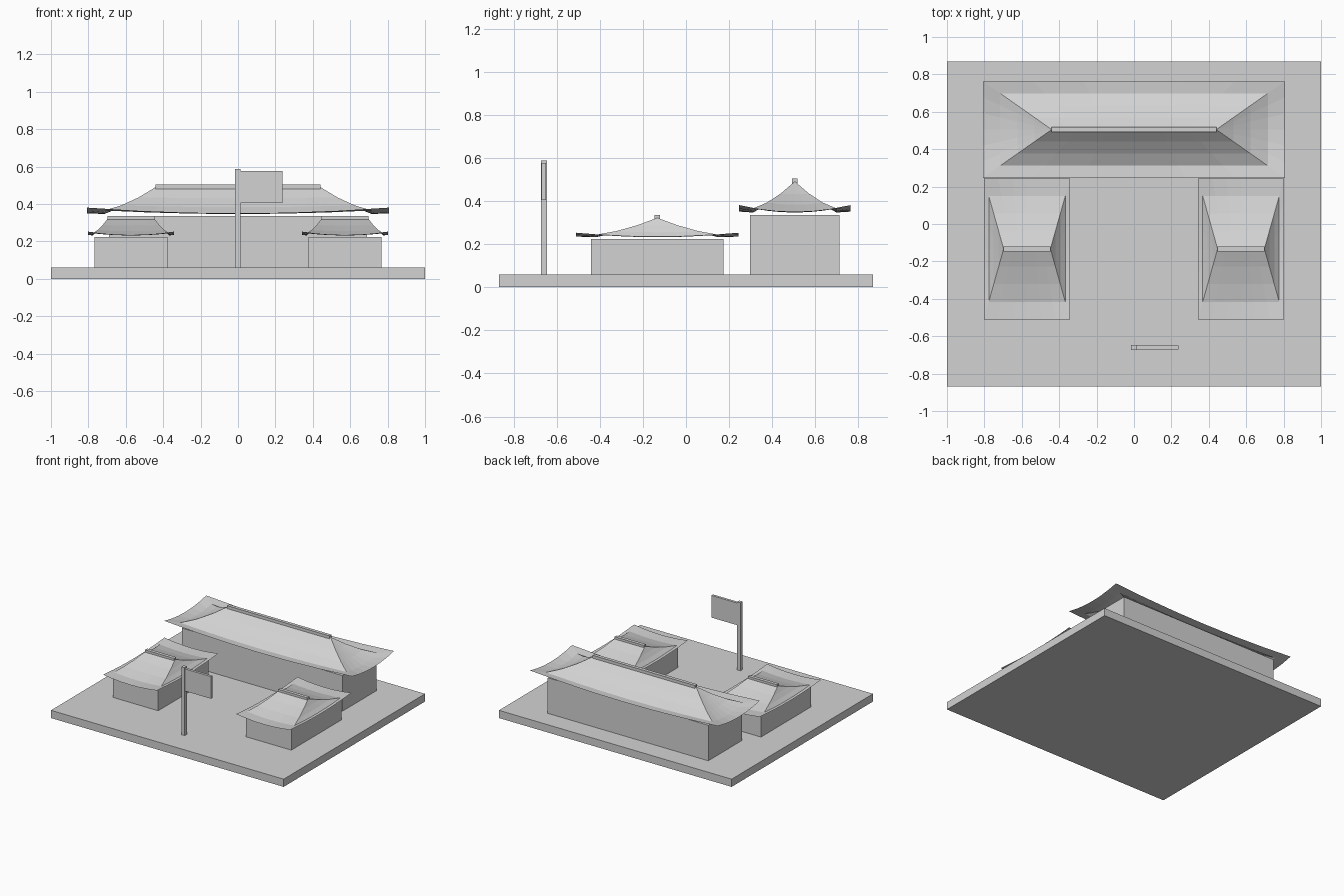
import bpy
import bmesh
from mathutils import Vector

cube = bpy.data.objects.get("Cube")
if cube:
    bpy.data.objects.remove(cube, do_unlink=True)

stone = bpy.data.materials.new("light_grey")
stone.use_nodes = True
stone.diffuse_color = (0.65, 0.65, 0.65, 1)
stone.node_tree.nodes["Principled BSDF"].inputs["Base Color"].default_value = (0.65, 0.65, 0.65, 1)


def add_object(name, bm):
    mesh = bpy.data.meshes.new(name)
    bm.to_mesh(mesh)
    bm.free()
    mesh.materials.append(stone)
    obj = bpy.data.objects.new(name, mesh)
    bpy.context.collection.objects.link(obj)
    return obj


def box(name, low, high):
    low, high = Vector(low), Vector(high)
    bm = bmesh.new()
    bmesh.ops.create_cube(bm, size=1)
    bmesh.ops.scale(bm, vec=high - low, verts=bm.verts)
    bmesh.ops.translate(bm, vec=(low + high) / 2, verts=bm.verts)
    return add_object(name, bm)


# Drop of the roof slope from ridge to eave, flicking up at the very edge
SLOPE = (1, 0.58, 0.23, -0.03, 0)
COLUMNS = 6


def hip_roof(name, centre, half_x, half_y, ridge_half, eave_z, ridge_z, lift):
    """Concave hipped roof whose eaves sweep up to the corners."""
    bm = bmesh.new()
    corners = [(-1, -1), (1, -1), (1, 1), (-1, 1)]
    rings = []
    for row, drop in enumerate(SLOPE):
        t = row / (len(SLOPE) - 1)
        hx = ridge_half + (half_x - ridge_half) * t
        hy = half_y * t
        ring = []
        for side in range(4):
            a = Vector(corners[side])
            b = Vector(corners[(side + 1) % 4])
            for k in range(COLUMNS):
                p = a.lerp(b, k / COLUMNS)
                along = p.x if side % 2 == 0 else p.y
                z = eave_z + (ridge_z - eave_z) * drop + lift * along ** 2 * t ** 1.6
                ring.append(bm.verts.new((centre[0] + p.x * hx, centre[1] + p.y * hy, z)))
        rings.append(ring)
    count = len(rings[0])
    for inner, outer in zip(rings, rings[1:]):
        for i in range(count):
            j = (i + 1) % count
            bm.faces.new((inner[i], outer[i], outer[j], inner[j]))
    bmesh.ops.remove_doubles(bm, verts=bm.verts, dist=0.0001)
    return add_object(name, bm)


def hall(name, centre, wall, wall_top, eave, ridge_half, eave_z, ridge_z, lift):
    """Walls, roof and ridge beam of one building."""
    x, y = centre
    box(name + "_walls", (x - wall[0], y - wall[1], 0.06), (x + wall[0], y + wall[1], wall_top))
    hip_roof(name + "_roof", centre, *eave, ridge_half, eave_z, ridge_z, lift)
    box(name + "_ridge_beam", (x - ridge_half, y - 0.013, ridge_z - 0.01),
        (x + ridge_half, y + 0.013, ridge_z + 0.013))


# Courtyard platform
box("platform", (-1, -0.868, 0), (1, 0.868, 0.06))

# Buildings
hall("main_hall", (0, 0.505), (0.69, 0.207), 0.336, (0.807, 0.258), 0.44, 0.351, 0.491, 0.03)
for side, sign in (("left", 1), ("right", -1)):
    hall(side + "_hall", (sign * 0.572, -0.133), (0.195, 0.308), 0.225,
         (0.231, 0.377), 0.125, 0.235, 0.322, 0.018)

# Flag and pole
box("flag_pole", (-0.015, -0.674, 0.06), (0.013, -0.646, 0.588))
box("flag", (0.013, -0.67, 0.405), (0.237, -0.65, 0.577))
